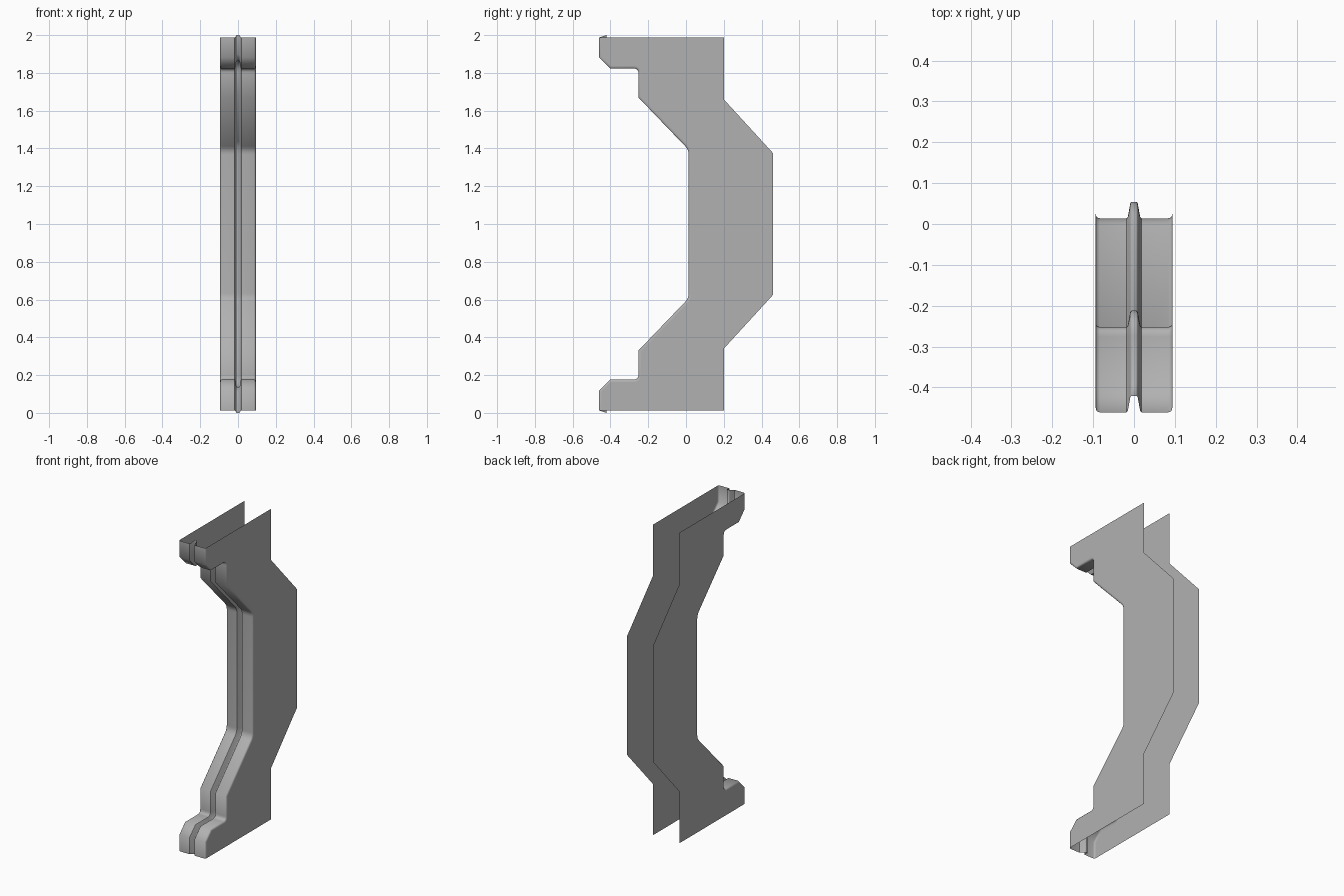
import bpy, bmesh
from math import radians
from mathutils import Vector

if "Cube" in bpy.data.objects:
    bpy.data.objects.remove(bpy.data.objects["Cube"])

W = 0.094      # half width
MID = 1.0      # mirror height


def fillet(points, steps=5):
    """Round corners of a (y, z, trim) path with small quadratic curves."""
    out = []
    for i, (y, z, trim) in enumerate(points):
        p = Vector((y, z))
        if trim == 0:
            out.append(p)
            continue
        a = p + (Vector(points[i - 1][:2]) - p).normalized() * trim
        b = p + (Vector(points[i + 1][:2]) - p).normalized() * trim
        for k in range(steps + 1):
            t = k / steps
            out.append(a * (1 - t) ** 2 + p * 2 * t * (1 - t) + b * t * t)
    return out


def inward(path):
    """Mitred inward direction at every path point."""
    segs = [(b - a).normalized() for a, b in zip(path, path[1:])]
    norms = [Vector((-s.y, s.x)) for s in segs]
    result = []
    for i in range(len(path)):
        n0, n1 = norms[max(i - 1, 0)], norms[min(i, len(norms) - 1)]
        result.append((n0 + n1) / (1 + n0.dot(n1)))
    return result


# Front profile, upper half then mirrored: y, height above middle, corner trim
half = [(-0.461, 0.988, 0), (-0.461, 0.882, 0), (-0.402, 0.823, 0),
        (-0.252, 0.823, 0.024), (-0.252, 0.67, 0), (0.014, 0.393, 0.026)]
points = [(y, MID + h, t) for y, h, t in half]
points += [(y, MID - h, t) for y, h, t in reversed(half)]
path = fillet(points)
dirs = inward(path)

# Strip cross-section: x, depth behind the front profile
side = [(W, 0.013), (W - 0.001, 0.006), (W - 0.004, 0.002), (W - 0.010, 0.0),
        (0.018, 0.0), (0.015, 0.004), (0.009, 0.037), (0.006, 0.040)]
section = [(-x, d) for x, d in side] + side[::-1]

bm = bmesh.new()
rows = []
last = len(path) - 1
for i, (p, n) in enumerate(zip(path, dirs)):
    row = []
    for x, d in section:
        q = p + n * d
        # groove floor runs slightly past both ends
        lip = max(d - 0.012, 0) / 0.028 * 0.012 if abs(x) < 0.03 else 0
        z = q.y + (lip if i == 0 else -lip if i == last else 0)
        row.append(bm.verts.new((x, q.x, z)))
    rows.append(row)

# Grooved front strip
for r0, r1 in zip(rows, rows[1:]):
    for j in range(len(section) - 1):
        bm.faces.new((r0[j], r1[j], r1[j + 1], r0[j + 1]))

# Flat side plates, open at back, top and bottom
back = [(0.20, 0.988), (0.20, 0.66), (0.461, 0.375)]
back = [(y, MID + h) for y, h in back] + [(y, MID - h) for y, h in back[::-1]]
for col, sx in ((0, -1), (-1, 1)):
    loop = [r[col] for r in reversed(rows)]
    loop += [bm.verts.new((sx * W, y, z)) for y, z in back]
    bm.faces.new(loop if sx < 0 else loop[::-1])

mesh = bpy.data.meshes.new("grooved_frame_shell")
bm.to_mesh(mesh)
bm.free()
shell = bpy.data.objects.new("grooved_frame_shell", mesh)
bpy.context.collection.objects.link(shell)
bpy.context.view_layer.objects.active = shell
shell.select_set(True)
bpy.ops.object.shade_smooth_by_angle(angle=radians(50))
for face in mesh.polygons:
    if len(face.vertices) > 4:
        face.use_smooth = False

# Dark grey finish
grey = bpy.data.materials.new("dark_grey")
grey.diffuse_color = (0.44, 0.44, 0.44, 1)
grey.use_nodes = True
grey.node_tree.nodes["Principled BSDF"].inputs["Base Color"].default_value = grey.diffuse_color
mesh.materials.append(grey)
